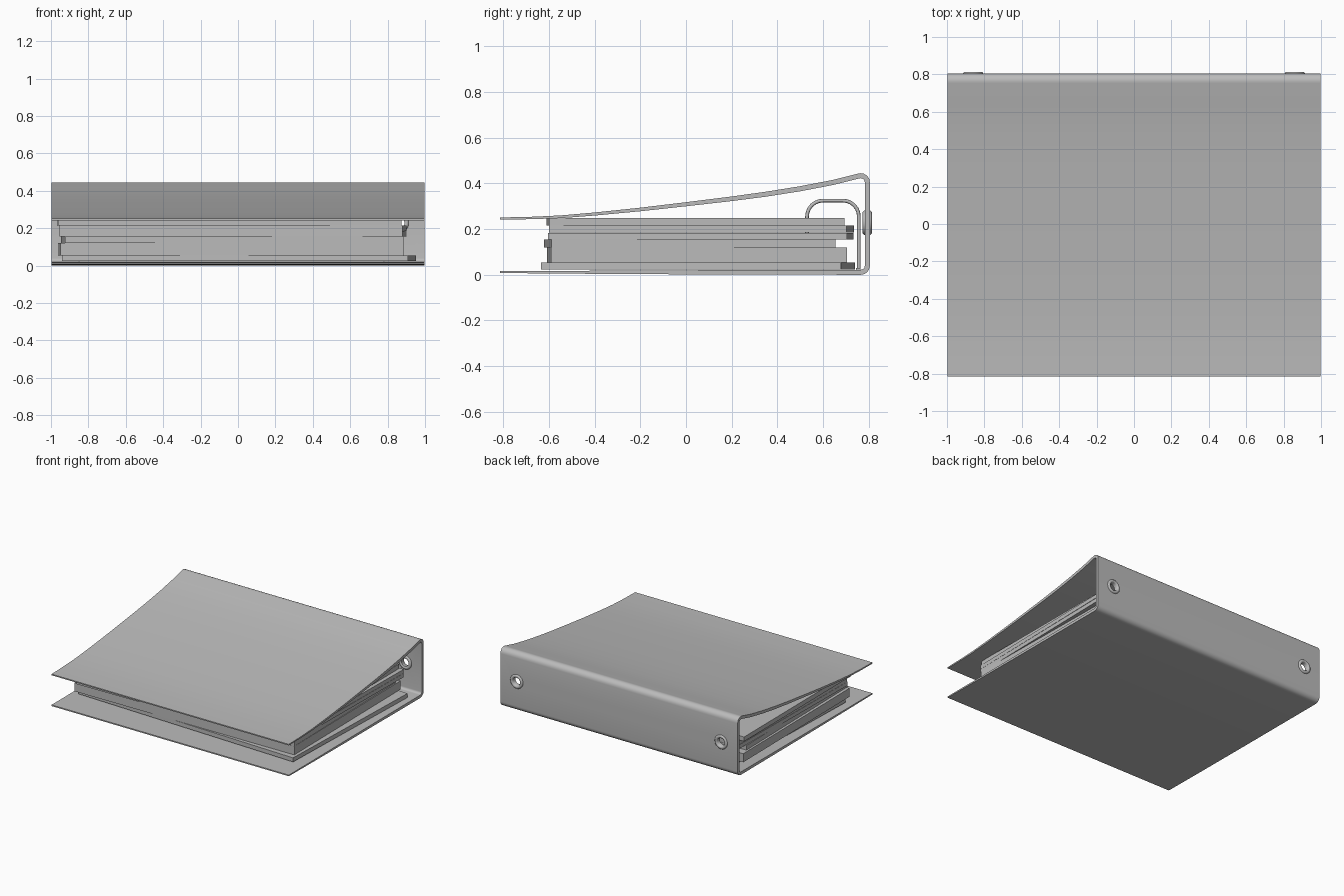
import bpy, bmesh, math
from mathutils import Vector

cube = bpy.data.objects.get("Cube")
if cube:
    bpy.data.objects.remove(cube, do_unlink=True)

grey = bpy.data.materials.new("plain grey")
grey.use_nodes = True
grey.diffuse_color = (0.5, 0.5, 0.5, 1)
grey.node_tree.nodes["Principled BSDF"].inputs["Base Color"].default_value = (0.5, 0.5, 0.5, 1)


def finish(name, bm, angle=None):
    bmesh.ops.recalc_face_normals(bm, faces=bm.faces)
    mesh = bpy.data.meshes.new(name)
    bm.to_mesh(mesh)
    bm.free()
    mesh.materials.append(grey)
    obj = bpy.data.objects.new(name, mesh)
    bpy.context.collection.objects.link(obj)
    if angle:
        smooth(obj, angle)
    return obj


def activate(obj):
    bpy.ops.object.select_all(action='DESELECT')
    obj.select_set(True)
    bpy.context.view_layer.objects.active = obj


def smooth(obj, angle):
    activate(obj)
    bpy.ops.object.shade_smooth_by_angle(angle=math.radians(angle))


def arc(cy, cz, r, start, end, steps=6):
    for i in range(steps + 1):
        a = math.radians(start + (end - start) * i / steps)
        yield cy + r * math.cos(a), cz + r * math.sin(a)


def box(name, x, y, z, turn=0):
    """Box from three (min, max) ranges, turned about its own upright axis."""
    bm = bmesh.new()
    bmesh.ops.create_cube(bm, size=1)
    for v in bm.verts:
        v.co = Vector([c * (b - a) for c, (a, b) in zip(v.co, (x, y, z))])
    obj = finish(name, bm)
    obj.location = [(a + b) / 2 for a, b in (x, y, z)]
    obj.rotation_euler.z = math.radians(turn)
    return obj


# Wraparound cover: outer profile in (y, z), thickened inward, thinner at the free edges
outer = [(-0.815, 0.008), (-0.5, 0.005), (0, 0.002)]
outer += arc(0.765, 0.04, 0.04, -90, 0)
outer += arc(0.765, 0.405, 0.04, 0, 108)
outer += [(0.64, 0.415), (0.5, 0.388), (0.35, 0.364), (0.2, 0.343), (0, 0.318),
          (-0.2, 0.294), (-0.4, 0.273), (-0.55, 0.26), (-0.68, 0.254), (-0.815, 0.251)]
pts = [Vector(p) for p in outer]
inner = []
for i, p in enumerate(pts):
    d = (pts[min(i + 1, len(pts) - 1)] - pts[max(i - 1, 0)]).normalized()
    thick = 0.009 + 0.013 * min(1, (p.x + 0.815) / 1.2)
    inner.append(p + Vector((-d.y, d.x)) * thick)
bm = bmesh.new()
loop = [bm.verts.new((-0.998, p.x, p.y)) for p in pts]
loop_in = [bm.verts.new((-0.998, p.x, p.y)) for p in inner]
strips = [bm.faces.new((loop[i], loop[i + 1], loop_in[i + 1], loop_in[i])) for i in range(len(loop) - 1)]
new = bmesh.ops.extrude_face_region(bm, geom=strips)["geom"]
bmesh.ops.translate(bm, vec=(1.996, 0, 0), verts=[g for g in new if isinstance(g, bmesh.types.BMVert)])
cover = finish("cover", bm)

# Finger holes through the spine, each lined with a rounded eyelet
HOLE_Z = 0.228
for side, x in (("left", 0.86), ("right", -0.86)):
    bpy.ops.mesh.primitive_cylinder_add(vertices=32, radius=0.036, depth=0.12,
                                        location=(x, 0.795, HOLE_Z), rotation=(math.pi / 2, 0, 0))
    cutter = bpy.context.object
    cutter.name = "hole_cutter"
    cutter.hide_render = True
    activate(cover)
    cut = cover.modifiers.new("hole", 'BOOLEAN')
    cut.operation = 'DIFFERENCE'
    cut.solver = 'EXACT'
    cut.object = cutter
    bpy.ops.object.modifier_apply(modifier=cut.name)
    bpy.data.objects.remove(cutter, do_unlink=True)

    section = [(0.03, 0.778), (0.036, 0.773), (0.046, 0.773), (0.053, 0.779),
               (0.053, 0.808), (0.046, 0.814), (0.036, 0.814), (0.03, 0.808)]
    bm = bmesh.new()
    ring = [bm.verts.new((r, y, 0)) for r, y in section]
    edges = [bm.edges.new((ring[i], ring[i - 1])) for i in range(len(ring))]
    bmesh.ops.spin(bm, geom=ring + edges, cent=(0, 0, 0), axis=(0, 1, 0),
                   angle=math.tau, steps=32, use_merge=True)
    bmesh.ops.remove_doubles(bm, verts=bm.verts, dist=0.0005)
    finish(side + "_eyelet", bm, 50).location = (x, 0, HOLE_Z)
smooth(cover, 30)

# Loose paper stacks, each slightly turned
stacks = [
    ((-0.92, 0.93), (-0.605, 0.71), (0.024, 0.055), -1.9),
    ((-0.955, 0.88), (-0.6, 0.695), (0.055, 0.12), 0.6),
    ((-0.935, 0.875), (-0.605, 0.64), (0.12, 0.155), 1.0),
    ((-0.945, 0.89), (-0.59, 0.72), (0.155, 0.184), -0.9),
    ((-0.945, 0.89), (-0.585, 0.72), (0.186, 0.215), -1.0),
    ((-0.965, 0.87), (-0.605, 0.69), (0.215, 0.249), 0.3),
]
for i, (x, y, z, turn) in enumerate(stacks):
    box(f"paper_stack_{i + 1}", x, y, z, turn)

# Ring mechanism: mounting strip inside the spine and three D-shaped rings
box("ring_mount", (-0.85, 0.78), (0.745, 0.765), (0.022, 0.03))
path = [(0.757, 0.024)] + list(arc(0.687, 0.255, 0.07, 0, 90)) + list(arc(0.6, 0.255, 0.07, 90, 180)) + [(0.53, 0.03)]
for i, x in enumerate((-0.74, 0, 0.74)):
    curve = bpy.data.curves.new("ring", 'CURVE')
    curve.dimensions = '3D'
    curve.bevel_depth = 0.008
    curve.bevel_resolution = 2
    curve.use_fill_caps = True
    spline = curve.splines.new('POLY')
    spline.points.add(len(path) - 1)
    for point, (y, z) in zip(spline.points, path):
        point.co = (x - 0.04, y, z, 1)
    curve.materials.append(grey)
    obj = bpy.data.objects.new(f"binder_ring_{i + 1}", curve)
    bpy.context.collection.objects.link(obj)
    activate(obj)
    bpy.ops.object.convert(target='MESH')
    smooth(bpy.context.object, 50)
